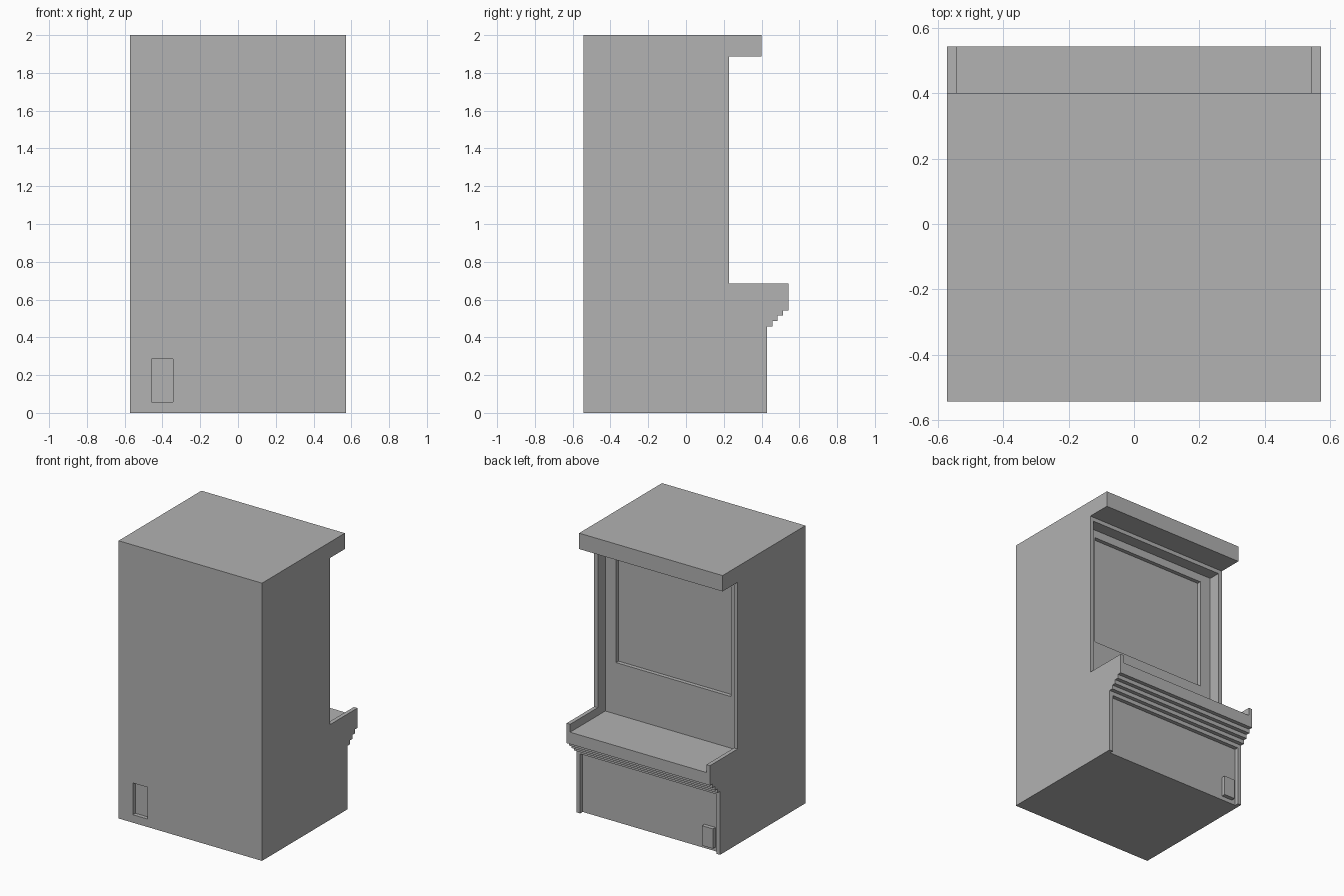
import bpy
import bmesh

U = 2 / 70  # one module of the cabinet grid, in units

cube = bpy.data.objects.get("Cube")
if cube:
    bpy.data.objects.remove(cube, do_unlink=True)

grey = bpy.data.materials.new("plain grey")
grey.use_nodes = True
colour = (0.445, 0.445, 0.445, 1)
grey.diffuse_color = colour
grey.node_tree.nodes["Principled BSDF"].inputs["Base Color"].default_value = colour


def extrude_profile(name, profile, x0, x1):
    """Extrude a (y, z) outline along x; all sizes in modules."""
    bm = bmesh.new()
    face = bm.faces.new([bm.verts.new((x0 * U, y * U, z * U)) for y, z in profile])
    side = bmesh.ops.extrude_face_region(bm, geom=[face])
    verts = [v for v in side["geom"] if isinstance(v, bmesh.types.BMVert)]
    bmesh.ops.translate(bm, verts=verts, vec=((x1 - x0) * U, 0, 0))
    bmesh.ops.recalc_face_normals(bm, faces=bm.faces)
    mesh = bpy.data.meshes.new(name)
    bm.to_mesh(mesh)
    bm.free()
    mesh.materials.append(grey)
    obj = bpy.data.objects.new(name, mesh)
    bpy.context.collection.objects.link(obj)
    return obj


def box(name, x, y, z):
    outline = [(y[0], z[0]), (y[1], z[0]), (y[1], z[1]), (y[0], z[1])]
    return extrude_profile(name, outline, *x)


def cut(target, name, x, y, z):
    """Carve a box-shaped recess into the target."""
    cutter = box(name, x, y, z)
    cutter.hide_render = True
    mod = target.modifiers.new(name, 'BOOLEAN')
    mod.operation = 'DIFFERENCE'
    mod.solver = 'EXACT'
    mod.object = cutter
    bpy.context.view_layer.objects.active = target
    bpy.ops.object.modifier_apply(modifier=name)
    bpy.data.objects.remove(cutter, do_unlink=True)


# Cabinet silhouette: base, stepped moulding, counter, upright and canopy
BACK = -19
profile = [(BACK, 0), (15, 0), (15, 16)]
for i in range(4):
    profile += [(16 + i, 16 + i), (16 + i, 17 + i if i < 3 else 24)]
profile += [(8, 24), (8, 66), (14, 66), (14, 70), (BACK, 70)]
cabinet = extrude_profile("cabinet", profile, -20, 20)

# Recesses between the side panels
cut(cabinet, "counter_niche", (-19, 19), (5, 22), (22, 65))
cut(cabinet, "base_niche", (-19, 19), (14, 22), (-2, 15))
cut(cabinet, "screen_recess", (-16, 16), (4, 6), (35, 63))
cut(cabinet, "service_hatch", (-16, -12), (BACK - 2, BACK + 1), (2, 10))

# Small raised box on the base panel
box("coin_box", (-18, -15), (14, 15), (1, 6))
